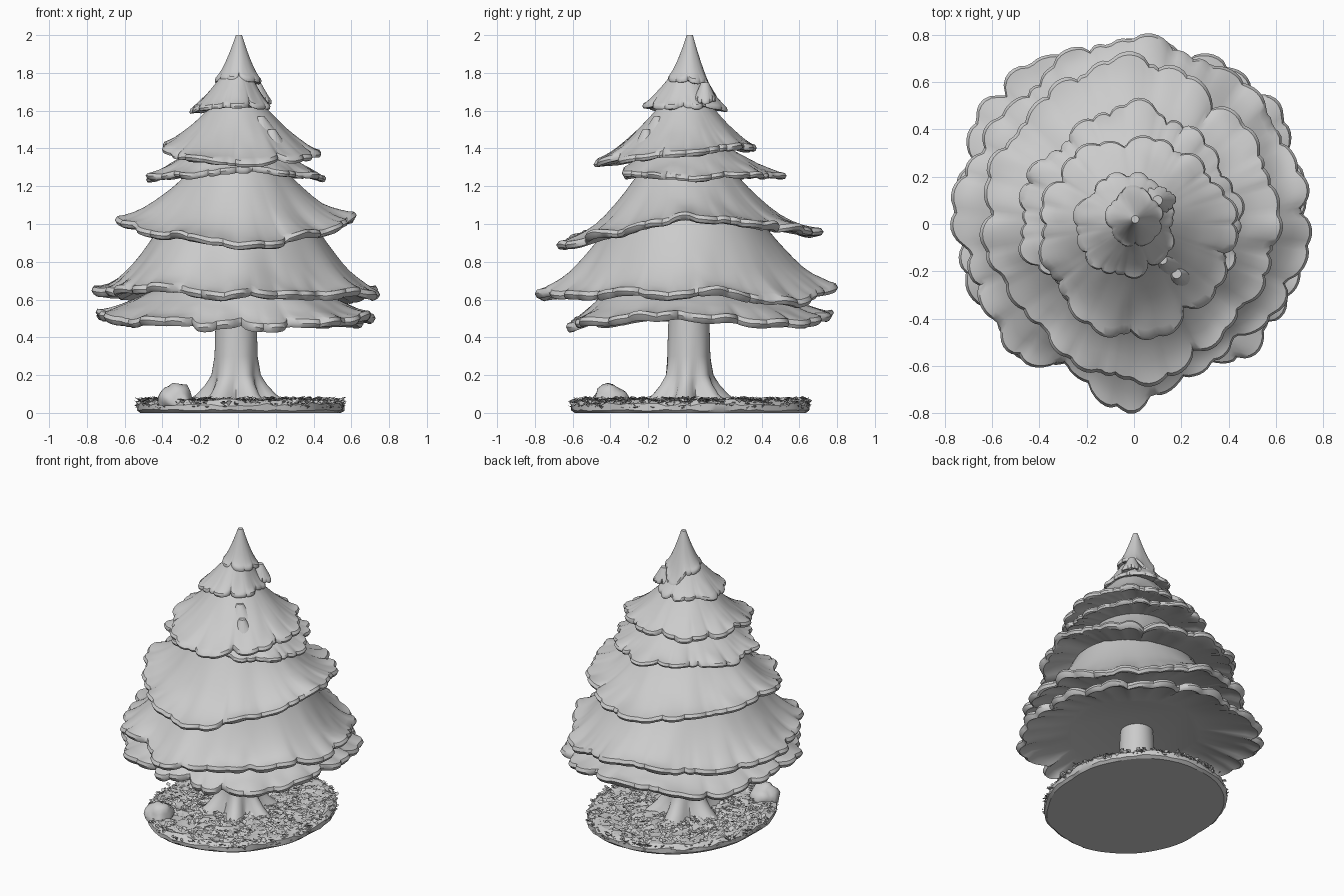
import bpy, bmesh, math, random
from mathutils import Vector, noise

random.seed(4)
if "Cube" in bpy.data.objects:
    bpy.data.objects.remove(bpy.data.objects["Cube"], do_unlink=True)

GREY = (0.6, 0.6, 0.6, 1)
mat = bpy.data.materials.new("plain grey")
mat.use_nodes = True
mat.diffuse_color = GREY
mat.node_tree.nodes["Principled BSDF"].inputs["Base Color"].default_value = GREY


def finish(name, bm, angle=40):
    bmesh.ops.recalc_face_normals(bm, faces=bm.faces)
    mesh = bpy.data.meshes.new(name)
    bm.to_mesh(mesh)
    bm.free()
    mesh.materials.append(mat)
    obj = bpy.data.objects.new(name, mesh)
    bpy.context.collection.objects.link(obj)
    bpy.ops.object.select_all(action='DESELECT')
    obj.select_set(True)
    bpy.context.view_layer.objects.active = obj
    bpy.ops.object.shade_smooth_by_angle(angle=math.radians(angle))


def loft(bm, rings):
    """Skin a list of closed point rings and cap both ends."""
    loops = [[bm.verts.new(p) for p in ring] for ring in rings]
    n = len(loops[0])
    for a, b in zip(loops, loops[1:]):
        for i in range(n):
            j = (i + 1) % n
            bm.faces.new((a[i], a[j], b[j], b[i]))
    bm.faces.new(loops[0])
    bm.faces.new(loops[-1])


def around(table, ang):
    """Smoothly interpolate values given at equal steps round the circle."""
    n = len(table)
    u = (ang / math.tau * n) % n
    i = int(u)
    f = u - i
    f = f * f * (3 - 2 * f)
    return table[i % n] * (1 - f) + table[(i + 1) % n] * f


def lobes(count, low):
    """Return a function giving (bulge, lift) for uneven rounded lobes."""
    sizes = [(random.uniform(low, 1), random.uniform(-1, 1)) for _ in range(count)]
    shift, bend = random.uniform(0, math.tau), random.uniform(0.5, 1) / count

    def at(a):
        u = (a + bend * math.sin(3 * a + shift)) / math.tau * count + shift
        size, lift = sizes[int(u) % count]
        bulge = abs(math.sin(math.pi * u)) ** 0.5
        return size * bulge, lift * bulge
    return at


# Ragged, drooping branch skirts
def skirt(name, r0, z0, radii, heights, power, big, small, depth, thick, under, centre=(0, 0)):
    n, steps = 200, 9
    seed = random.uniform(0, 50)
    wide_at, fine_at = lobes(big, 0.75), lobes(small, 0.6)
    info = []
    for i in range(n):
        a = math.tau * i / n
        info.append((a, around(radii, a), around(heights, a), wide_at(a), fine_at(a)))

    def ring(t, drop=0.0, pull=1.0, inner=None):
        pts = []
        for a, R, zr, (wide, lift), (fine, flick) in info:
            edge = R * (1.05 - depth * (1 - wide) - depth * 0.6 * (1 - fine))
            r = r0 + (edge * pull - r0) * t
            u = min(1.0, max(0.0, (r - r0) / (R - r0)))
            z = zr + (z0 - zr) * (1 - u) ** power
            ruffle = 0.02 * R * lift + 0.015 * R * flick + 0.2 * depth * R * (wide + fine - 1.4)
            bump = noise.noise(Vector((math.cos(a) * 4, math.sin(a) * 4, t * 3 + seed)))
            if inner is not None:
                z = zr + inner * (1 - t)
            z += ruffle * t ** 3 + 0.025 * R * t * bump - drop
            pts.append((r * math.cos(a) + centre[0], r * math.sin(a) + centre[1], z))
        return pts

    bm = bmesh.new()
    rings = [ring(i / steps) for i in range(steps)] + [ring(0.97), ring(1, thick * 0.4)]
    rings += [ring(1, thick * 0.8, 0.985), ring(0.93, thick)]
    rings += [ring(t, thick * 0.7, 1, under) for t in (0.75, 0.4, 0.0)]
    loft(bm, rings)
    finish(name, bm, 36)


# Directions run from +x round through +y in equal steps
skirt("lowest_branches", 0.42, 0.66,
      [.71, .75, .80, .78, .76, .78, .83, .78, .74, .74, .74, .66, .60, .66, .75, .72],
      [.53, .50, .53, .51, .54, .49, .48, .49], 1.3, 13, 29, .10, .05, .08)
skirt("lower_branches", 0.39, 1.03,
      [.75, .73, .76, .76, .79, .76, .72, .75, .75, .72, .75, .68, .79, .68, .67, .73],
      [.66, .62, .70, .65, .66, .69, .66, .64], 1.7, 12, 29, .09, .05, .08)
skirt("middle_branches", 0.22, 1.32, [.62, .62, .71, .65, .64, .60, .67, .60],
      [1.05, 1.0, .97, 1.0, 1.05, .96, .91, .96], 1.75, 12, 27, .09, .045, .06)
skirt("upper_middle_branches", 0.2, 1.42, [.46, .46, .52, .48, .5, .42, .32, .42],
      [1.26, 1.27, 1.27, 1.27, 1.26, 1.27, 1.3, 1.27], 1.3, 10, 23, .13, .035, .05)
skirt("upper_branches", 0.11, 1.66, [.44, .38, .37, .40, .40, .44, .5, .46],
      [1.39, 1.42, 1.42, 1.42, 1.43, 1.37, 1.33, 1.37], 1.4, 9, 19, .13, .04, .05)
skirt("top_branches", 0.05, 1.83, [.17, .18, .23, .23, .27, .25, .23, .19],
      [1.63, 1.63, 1.61, 1.62, 1.60, 1.62, 1.63, 1.63], 1.25, 7, 13, .15, .03, .04)
skirt("tree_tip", 0.016, 2.0, [.12, .12, .15, .13, .13, .12, .12, .12],
      [1.77, 1.76, 1.67, 1.75, 1.77, 1.78, 1.78, 1.77], 1.45, 5, 9, .15, .03, .03, (0.005, 0.02))

# Small ragged sprigs breaking up the upper branches
for k, (x, y, z, r) in enumerate([(.12, -.15, 1.57, .11), (.18, -.21, 1.5, .09), (.1, .1, 1.75, .08)]):
    skirt(f"sprig_{k + 1}", 0.02, z, [r, r * .8, r, r * .9], [z - .1, z - .09, z - .11, z - .11],
          1.1, 5, 9, .25, .025, .03, (x, y))

# Trunk flaring into roots
bm = bmesh.new()
rings = []
for z, r, root in [(0.02, .235, .13), (.06, .205, .11), (.1, .17, .075), (.15, .143, .04),
                   (.2, .124, .015), (.3, .114, 0), (.45, .11, 0), (.62, .1, 0)]:
    pts = []
    for i in range(48):
        a = math.tau * i / 48
        lobe = abs(math.cos(3 * a + 0.5 + 0.5 * math.sin(a))) ** 1.6
        rr = r + root * (lobe - 0.45)
        pts.append((rr * math.cos(a) - 0.01, rr * math.sin(a) + 0.015, z))
    rings.append(pts)
loft(bm, rings)
finish("trunk", bm, 45)


# Rough ground disc with a flat bottom
def ground_point(a, frac, z):
    d = Vector((math.cos(a), math.sin(a), 0))
    rx, ry = 0.545, 0.625
    r = frac * rx * ry / math.hypot(ry * d.x, rx * d.y)
    r *= 1 + 0.055 * max(0, math.sin(2 * a)) + 0.02 * noise.noise(d * 2.5)
    return Vector((r * d.x + 0.01, r * d.y + 0.025, z))


bm = bmesh.new()
rings = []
for frac, z, jitter in [(0.97, 0, 0), (1, .015, .005), (1, .045, .01)] + \
        [(k / 20, .062, .013) for k in range(19, 0, -1)]:
    rings.append([ground_point(math.tau * i / 80, frac + random.uniform(-jitter, jitter),
                               z + random.uniform(-jitter, jitter)) for i in range(80)])
loft(bm, rings)
finish("ground", bm, 30)

# Broad pointed leaves matted over the ground and its edge
bm = bmesh.new()
for k in range(1700):
    a, turn = random.uniform(0, math.tau), random.uniform(0, math.tau)
    on_edge = k < 400
    frac = random.uniform(.97, 1) if on_edge else math.sqrt(random.uniform(.1, .95))
    base = ground_point(a, frac, random.uniform(.02, .055) if on_edge else random.uniform(.052, .066))
    along = Vector((math.cos(turn), math.sin(turn), 0))
    side = Vector((-along.y, along.x, 0)) * random.uniform(.012, .02)
    reach = random.uniform(.012, .022) if on_edge else random.uniform(.03, .05)
    tip = base + along * reach + Vector((0, 0, random.uniform(0, .025)))
    mid = base.lerp(tip, 0.5) + Vector((0, 0, .005))
    b, l, t, s = [bm.verts.new(p) for p in (base, mid + side, tip, mid - side)]
    bm.faces.new((b, s, t))
    bm.faces.new((b, t, l))
finish("ground_leaves", bm, 20)

# Rock beside the tree
bm = bmesh.new()
bmesh.ops.create_icosphere(bm, subdivisions=3, radius=1)
for v in bm.verts:
    f = 1 + 0.22 * noise.noise(v.co * 1.6)
    v.co = Vector((v.co.x * .095, v.co.y * .095, v.co.z * .1)) * f + Vector((-.325, -.4, .055))
    v.co.z = max(v.co.z, 0.04)
finish("rock", bm, 50)
